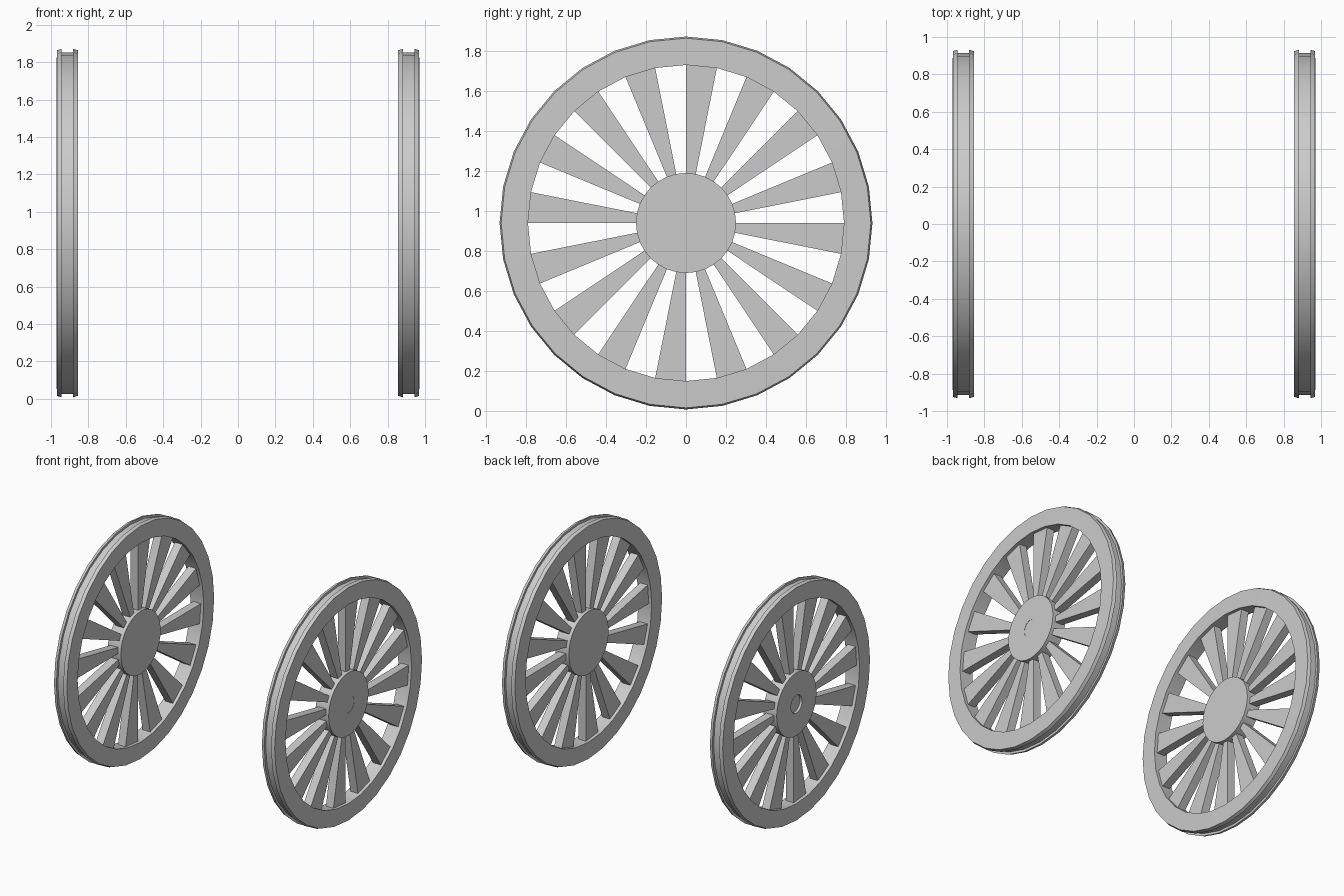
import bpy, bmesh
from math import sin, cos, pi, radians

cube = bpy.data.objects.get("Cube")
if cube:
    bpy.data.objects.remove(cube, do_unlink=True)

SIDES = 32        # facets around each wheel
AXLE_Z = 0.94     # height of the wheel centre
WHEEL_X = 0.9125  # distance of each wheel from the middle
STEP = 2 * pi / SIDES

grey = bpy.data.materials.new("plain_grey")
grey.use_nodes = True
grey.diffuse_color = (0.6, 0.6, 0.6, 1)
grey.node_tree.nodes["Principled BSDF"].inputs["Base Color"].default_value = (0.6, 0.6, 0.6, 1)


def polar(bm, x, r, step):
    """Vertex on a circle around the x axis, counted in steps from the top."""
    return bm.verts.new((x, r * sin(step * STEP), r * cos(step * STEP)))


def finish(bm, name, x):
    bmesh.ops.recalc_face_normals(bm, faces=bm.faces)
    mesh = bpy.data.meshes.new(name)
    bm.to_mesh(mesh)
    bm.free()
    mesh.materials.append(grey)
    obj = bpy.data.objects.new(name, mesh)
    obj.location = (x, 0, AXLE_Z)
    bpy.context.collection.objects.link(obj)
    return obj


def lathe(name, profile, x, closed):
    """Turn an (x, radius) profile around the axle; open ends get caps."""
    bm = bmesh.new()
    rings = [[polar(bm, px, r, i) for i in range(SIDES)] for px, r in profile]
    pairs = list(zip(rings, rings[1:]))
    if closed:
        pairs.append((rings[-1], rings[0]))
    else:
        bm.faces.new(rings[0])
        bm.faces.new(rings[-1])
    for a, b in pairs:
        for i in range(SIDES):
            j = (i + 1) % SIDES
            bm.faces.new((a[i], a[j], b[j], b[i]))
    obj = finish(bm, name, x)
    bpy.ops.object.select_all(action='DESELECT')
    obj.select_set(True)
    bpy.context.view_layer.objects.active = obj
    bpy.ops.object.shade_smooth_by_angle(angle=radians(30))


def spokes(name, x, half, inner, outer):
    """Wedge spokes, each filling every second facet of the wheel."""
    bm = bmesh.new()
    for k in range(0, SIDES, 2):
        corners = ((inner, k), (outer, k), (outer, k + 1), (inner, k + 1))
        back = [polar(bm, -half, r, s) for r, s in corners]
        front = [polar(bm, half, r, s) for r, s in corners]
        bm.faces.new(back)
        bm.faces.new(front)
        for i in range(4):
            j = (i + 1) % 4
            bm.faces.new((back[i], back[j], front[j], front[i]))
    finish(bm, name, x)


# Rim section: flat sides, two bevelled lips and a groove between them
half_rim = [(0.058, 0.79), (0.056, 0.924), (0.03, 0.932), (0.03, 0.913)]
rim_profile = half_rim + [(-px, r) for px, r in reversed(half_rim)]

for side, label, recess in ((1, "left", 0.002), (-1, "right", 0.02)):
    x = side * WHEEL_X
    lathe(label + "_rim", rim_profile, x, True)
    spokes(label + "_spokes", x, 0.033, 0.235, 0.80)
    # Hub drum with a round axle socket on its outer face
    hub = [(-0.058, 0.25), (0.058, 0.25), (0.058, 0.07), (0.058 - recess, 0.07)]
    lathe(label + "_hub", [(side * px, r) for px, r in hub], x, False)
